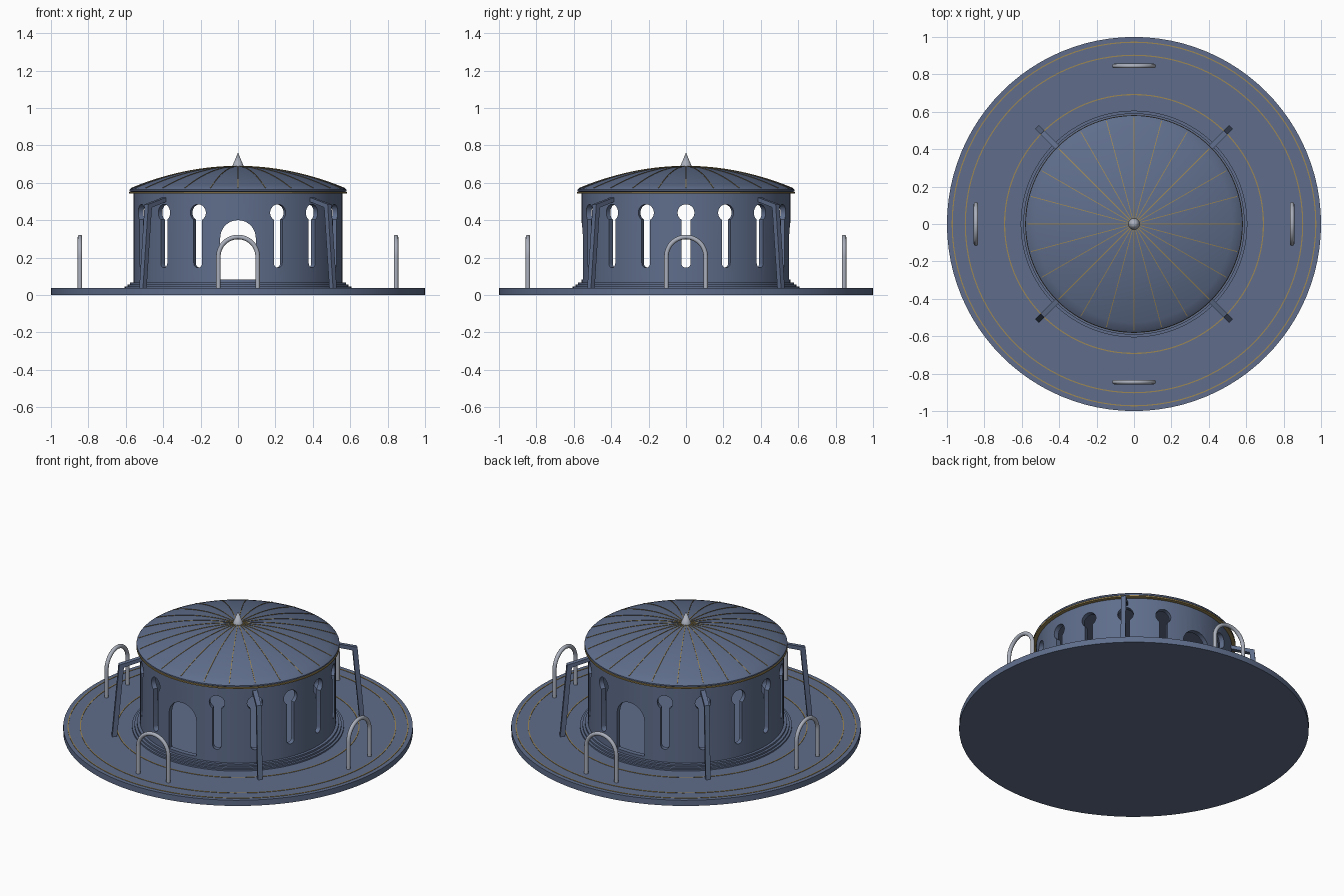
import bpy, bmesh, math
from mathutils import Matrix, Vector

if "Cube" in bpy.data.objects:
    bpy.data.objects.remove(bpy.data.objects["Cube"])


def material(name, rgb):
    m = bpy.data.materials.new(name)
    m.diffuse_color = (*rgb, 1)
    m.use_nodes = True
    m.node_tree.nodes["Principled BSDF"].inputs["Base Color"].default_value = m.diffuse_color
    return m


BLUE = material("slate_blue", (0.115, 0.155, 0.26))
SILVER = material("silver_grey", (0.40, 0.43, 0.50))
GOLD = material("dull_gold", (0.33, 0.24, 0.09))


def finish(name, bm, mat, angle=30):
    bmesh.ops.recalc_face_normals(bm, faces=bm.faces)
    me = bpy.data.meshes.new(name)
    bm.to_mesh(me)
    bm.free()
    ob = bpy.data.objects.new(name, me)
    bpy.context.collection.objects.link(ob)
    me.materials.append(mat)
    smooth(ob, angle)
    return ob


def smooth(ob, angle=30):
    bpy.ops.object.select_all(action='DESELECT')
    ob.select_set(True)
    bpy.context.view_layer.objects.active = ob
    bpy.ops.object.shade_smooth_by_angle(angle=math.radians(angle))


def lathe(name, profile, mat, closed=False, segs=96):
    """Revolve an (r, z) profile about the z axis."""
    bm = bmesh.new()
    pts = profile + profile[:1] if closed else profile
    vs = [bm.verts.new((r, 0, z)) for r, z in pts]
    es = [bm.edges.new(p) for p in zip(vs, vs[1:])]
    bmesh.ops.spin(bm, geom=vs + es, cent=(0, 0, 0), axis=(0, 0, 1),
                   angle=math.tau, steps=segs, use_duplicate=False)
    bmesh.ops.remove_doubles(bm, verts=bm.verts, dist=1e-5)
    return finish(name, bm, mat)


def prism(bm, pts, offset, mtx):
    """Extrude a closed outline of 3D points by offset, placed with mtx."""
    a = [bm.verts.new(mtx @ Vector(p)) for p in pts]
    b = [bm.verts.new(mtx @ (Vector(p) + Vector(offset))) for p in pts]
    bm.faces.new(a)
    bm.faces.new(b[::-1])
    for i in range(len(a)):
        j = (i + 1) % len(a)
        bm.faces.new((a[i], b[i], b[j], a[j]))


def arc(cx, cz, r, a0, a1, n):
    return [(cx + r * math.cos(math.radians(a0 + (a1 - a0) * i / n)),
             cz + r * math.sin(math.radians(a0 + (a1 - a0) * i / n)))
            for i in range(n + 1)]


def turn(deg):
    return Matrix.Rotation(math.radians(deg), 4, 'Z')


# round platform and the steps at the foot of the wall
lathe("platform", [(0, 0), (1, 0), (1, 0.036), (0, 0.036)], BLUE)
lathe("steps", [(0.53, 0.03), (0.606, 0.03), (0.606, 0.045), (0.592, 0.045),
                (0.592, 0.055), (0.577, 0.055), (0.577, 0.066), (0.53, 0.066)],
      BLUE, closed=True)
lathe("inner_floor", [(0, 0.03), (0.54, 0.03), (0.54, 0.08), (0, 0.08)], BLUE)

# thin gold inlay rings on the platform
for i, r in enumerate((0.692, 0.902, 0.972)):
    lathe(f"inlay_ring_{i + 1}", [(r - 0.003, 0.035), (r + 0.003, 0.035),
          (r + 0.003, 0.0385), (r - 0.003, 0.0385)], GOLD, closed=True)

# round wall with keyhole windows and two arched doorways
wall = lathe("wall", [(0.53, 0.04), (0.56, 0.04), (0.56, 0.556), (0.53, 0.556)],
             BLUE, closed=True)
keyhole = arc(0, 0.44, 0.045, -57, 237, 24) + arc(0, 0.17, 0.0245, 180, 360, 10)
doorway = arc(0, 0.305, 0.095, 0, 180, 24) + [(-0.095, 0.084), (0.095, 0.084)]
bm = bmesh.new()
for k in range(16):
    shape = doorway if k % 8 == 0 else keyhole
    prism(bm, [(x, -0.65, z) for x, z in shape], (0, 0.2, 0), turn(22.5 * k))
cutter = finish("opening_cutter", bm, BLUE)
cutter.hide_render = True
mod = wall.modifiers.new("openings", 'BOOLEAN')
mod.operation = 'DIFFERENCE'
mod.solver = 'EXACT'
mod.object = cutter
bpy.context.view_layer.objects.active = wall
bpy.ops.object.modifier_apply(modifier="openings")
bpy.data.objects.remove(cutter)
smooth(wall)


# shallow domed roof with a rim
def dome_z(r):
    return 0.688 - 0.119 * (r / 0.575) ** 2


roof = [(0, 0.55), (0.572, 0.55), (0.58, 0.555), (0.58, 0.563)]
roof += [(0.575 * (1 - i / 12), dome_z(0.575 * (1 - i / 12))) for i in range(13)]
lathe("domed_roof", roof, BLUE)
lathe("eaves_ring", [(0.555, 0.543), (0.582, 0.543), (0.582, 0.551),
                     (0.555, 0.551)], GOLD, closed=True)

# fine radial ribs on the roof
bm = bmesh.new()
for k in range(24):
    rs = [0.03 + 0.54 * i / 12 for i in range(13)]
    line = [(r, -0.002, dome_z(r) + 0.0025) for r in rs]
    line += [(r, -0.002, dome_z(r) - 0.003) for r in rs[::-1]]
    prism(bm, line, (0, 0.004, 0), turn(15 * k))
finish("roof_ribs", bm, GOLD)

# pointed finial
lathe("finial", [(0, 0.675), (0.032, 0.675), (0.03, 0.69), (0, 0.762)],
      SILVER, segs=24)

# four bent buttresses on the diagonals
bent = [(0.545, 0.525), (0.692, 0.485), (0.733, 0.034), (0.705, 0.034),
        (0.665, 0.468), (0.545, 0.502)]
bm = bmesh.new()
for k in range(4):
    prism(bm, [(r, -0.014, z) for r, z in bent], (0, 0.028, 0), turn(45 + 90 * k))
finish("buttresses", bm, BLUE)

# four tubular hoops around the platform
hoop = [(0.105, 0.03)] + arc(0, 0.205, 0.105, 0, 180, 24) + [(-0.105, 0.03)]
for k in range(4):
    bm = bmesh.new()
    rings = []
    for i, (x, z) in enumerate(hoop):
        t = math.pi * min(max((i - 1) / 24, 0), 1)
        out = Vector((math.cos(t), 0, math.sin(t)))
        rings.append([bm.verts.new(turn(90 * k) @ (Vector((x, -0.845, z)) + 0.012 * (
            out * math.cos(a) + Vector((0, 1, 0)) * math.sin(a))))
            for a in (math.tau * j / 12 for j in range(12))])
    for a, b in zip(rings, rings[1:]):
        for j in range(12):
            n = (j + 1) % 12
            bm.faces.new((a[j], a[n], b[n], b[j]))
    bm.faces.new(rings[0])
    bm.faces.new(rings[-1])
    finish(f"hoop_{k + 1}", bm, SILVER, 40)
